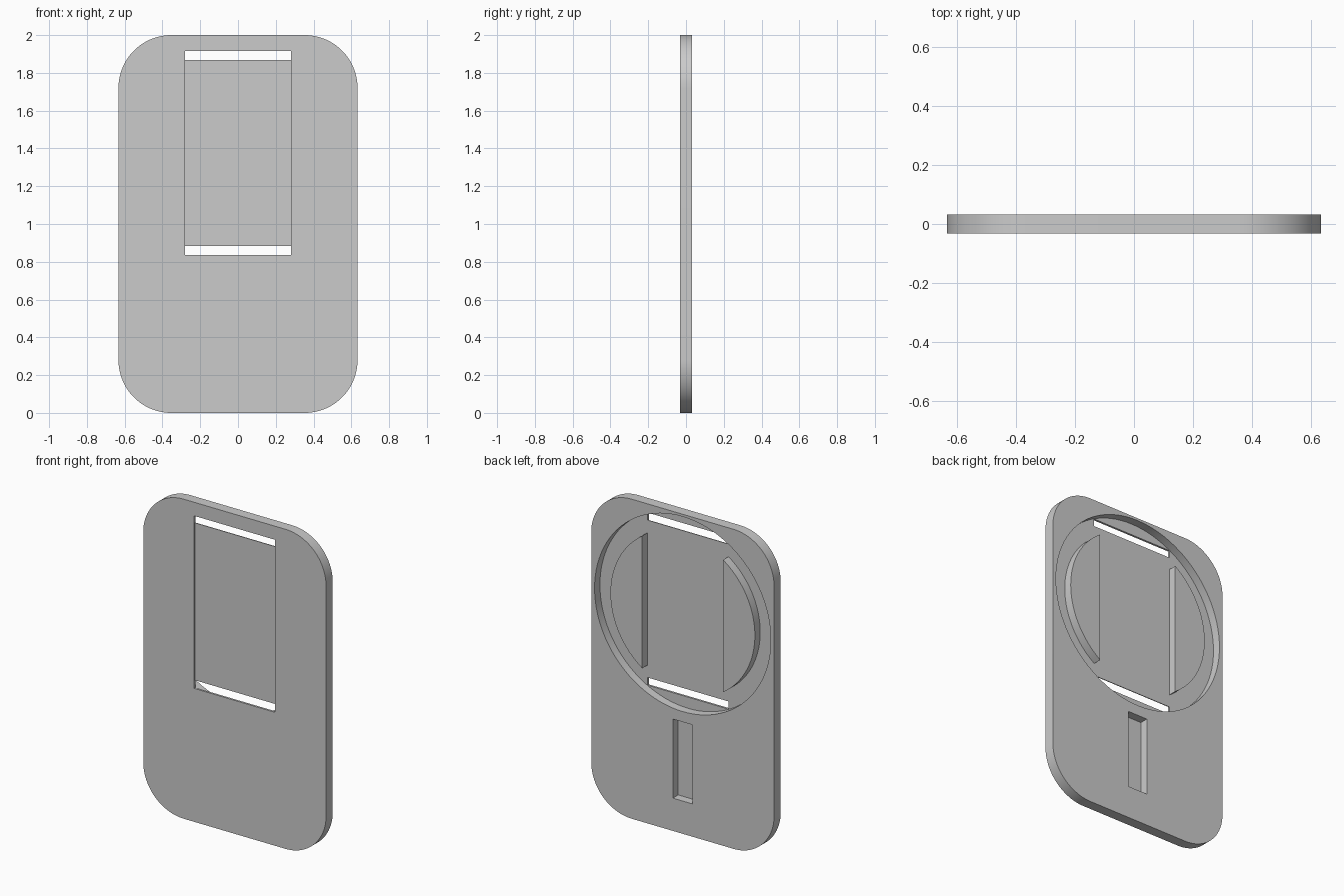
import bpy, bmesh, math
from mathutils import Vector

cube = bpy.data.objects.get("Cube")
if cube:
    bpy.data.objects.remove(cube, do_unlink=True)

HALF_T = 0.033            # half the plate thickness
FLOOR = -0.02             # floor of the rear recesses
STRAP_FRONT = -0.025      # front face of the thin strap
DIAL_Z = 1.375            # height of the dial centre
BAND = 0.28               # half width of the strap

grey = bpy.data.materials.new("plain_grey")
grey.use_nodes = True
grey.diffuse_color = (0.6, 0.6, 0.6, 1)
grey.node_tree.nodes["Principled BSDF"].inputs["Base Color"].default_value = (0.6, 0.6, 0.6, 1)


def arc(cx, cz, r, start, end, steps):
    """Points along an arc in the xz plane, angles in radians."""
    angles = [start + (end - start) * i / steps for i in range(steps + 1)]
    return [(cx + r * math.cos(a), cz + r * math.sin(a)) for a in angles]


def rect(x0, x1, z0, z1):
    return [(x0, z0), (x1, z0), (x1, z1), (x0, z1)]


def extrude(name, outline, y0, y1):
    """Solid made by sweeping an xz outline from y0 to y1."""
    bm = bmesh.new()
    face = bm.faces.new([bm.verts.new((x, y0, z)) for x, z in outline])
    side = bmesh.ops.extrude_face_region(bm, geom=[face])
    moved = [v for v in side["geom"] if isinstance(v, bmesh.types.BMVert)]
    bmesh.ops.translate(bm, verts=moved, vec=Vector((0, y1 - y0, 0)))
    bmesh.ops.recalc_face_normals(bm, faces=bm.faces)
    mesh = bpy.data.meshes.new(name)
    bm.to_mesh(mesh)
    bm.free()
    mesh.materials.append(grey)
    obj = bpy.data.objects.new(name, mesh)
    bpy.context.collection.objects.link(obj)
    return obj


def combine(target, tool, operation):
    """Apply a boolean and discard the tool."""
    tool.hide_render = True
    mod = target.modifiers.new(tool.name, "BOOLEAN")
    mod.operation, mod.solver, mod.object = operation, "EXACT", tool
    bpy.context.view_layer.objects.active = target
    bpy.ops.object.modifier_apply(modifier=mod.name)
    bpy.data.objects.remove(tool, do_unlink=True)


# Rounded plate
R, W, H = 0.28, 0.633, 2.0
outline = []
corners = [(W - R, H - R), (R - W, H - R), (R - W, R), (W - R, R)]
for i, (cx, cz) in enumerate(corners):
    outline += arc(cx, cz, R, i * math.pi / 2, (i + 1) * math.pi / 2, 24)
plate = extrude("rounded_plate", outline, -HALF_T, HALF_T)

# Round recess in the back
circle = arc(0, DIAL_Z, 0.61, 0, 2 * math.pi, 96)[:-1]
combine(plate, extrude("dial_cutter", circle, FLOOR, 0.1), "DIFFERENCE")

# Two raised segments standing in the recess, either side of the strap
half = math.acos(BAND / 0.5)
for name, turn in (("left_segment", 0), ("right_segment", math.pi)):
    segment = arc(0, DIAL_Z, 0.5, turn - half, turn + half, 40)
    combine(plate, extrude(name, segment, FLOOR - 0.006, HALF_T), "UNION")

# Shallow front recess over the strap, with a slot through at each end
combine(plate, extrude("strap_cutter", rect(-BAND, BAND, 0.835, 1.915), -0.1, STRAP_FRONT), "DIFFERENCE")
for name, z0, z1 in (("lower_slot", 0.835, 0.883), ("upper_slot", 1.868, 1.915)):
    combine(plate, extrude(name, rect(-BAND, BAND, z0, z1), -0.2, 0.2), "DIFFERENCE")

# Narrow upright pocket in the back
combine(plate, extrude("pocket_cutter", rect(-0.068, 0.068, 0.205, 0.70), FLOOR, 0.1), "DIFFERENCE")

# Smooth curved walls, keep edges crisp
bpy.ops.object.select_all(action="DESELECT")
plate.select_set(True)
bpy.context.view_layer.objects.active = plate
bpy.ops.object.shade_smooth_by_angle(angle=math.radians(30))
